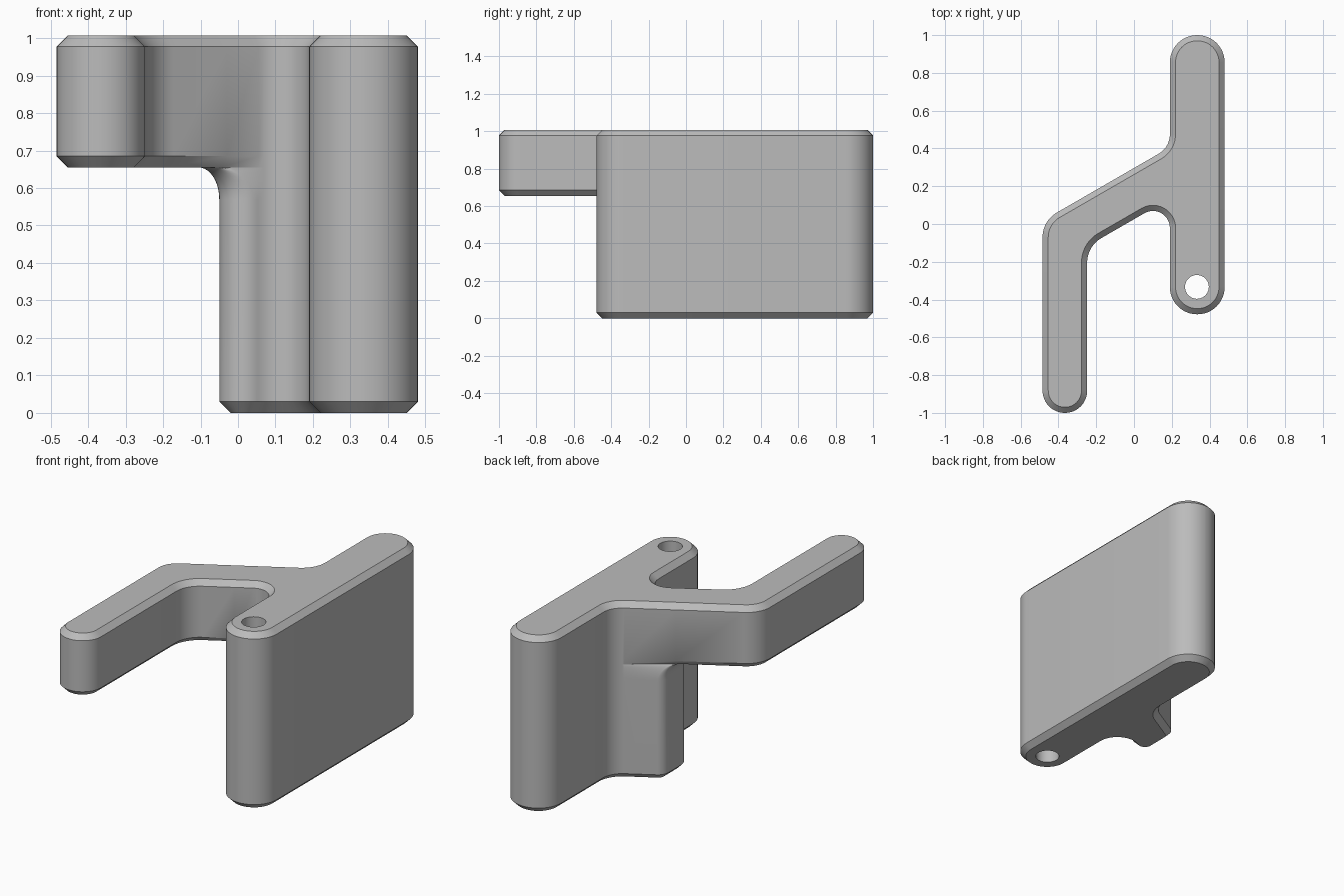
import bpy, bmesh, math
from mathutils import Vector

cube = bpy.data.objects.get("Cube")
if cube:
    bpy.data.objects.remove(cube, do_unlink=True)

TOP, UNDER, CH, FLARE = 1.007, 0.655, 0.03, 0.085
SLOPE = math.tan(math.radians(30))

grey = bpy.data.materials.new("plain grey")
grey.use_nodes = True
colour = (0.5, 0.5, 0.5, 1)
grey.diffuse_color = colour
grey.node_tree.nodes["Principled BSDF"].inputs["Base Color"].default_value = colour


def back_line(x):
    return 0.017 + (x + 0.484) * SLOPE


def front_line(x):
    return -0.118 + (x + 0.248) * SLOPE


def rounded(corners, steps=12):
    """Round each (x, y, radius) corner of a counter-clockwise outline."""
    pts = []
    for i, (x, y, r) in enumerate(corners):
        c = Vector((x, y))
        if r == 0:
            pts.append(c)
            continue
        a = (Vector(corners[i - 1][:2]) - c).normalized()
        b = (Vector(corners[(i + 1) % len(corners)][:2]) - c).normalized()
        half = math.acos(a.dot(b)) / 2
        centre = c + (a + b).normalized() * (r / math.sin(half))
        start = c + a * (r / math.tan(half)) - centre
        end = c + b * (r / math.tan(half)) - centre
        turn = math.atan2(start.x * end.y - start.y * end.x, start.dot(end))
        for k in range(steps + 1):
            s, t = math.sin(turn * k / steps), math.cos(turn * k / steps)
            pts.append(centre + Vector((start.x * t - start.y * s,
                                        start.x * s + start.y * t)))
    return pts


def inset(pts, amount, limit=9):
    """Move points inward, only those left of the limit."""
    out = []
    for i, p in enumerate(pts):
        d1 = (p - pts[i - 1]).normalized()
        d2 = (pts[(i + 1) % len(pts)] - p).normalized()
        n1, n2 = Vector((-d1.y, d1.x)), Vector((-d2.y, d2.x))
        move = (n1 + n2) * (amount / (1 + n1.dot(n2)))
        out.append(p + move if p.x < limit else p.copy())
    return out


bm = bmesh.new()


def loft(layers):
    """Wall through outlines of equal length, given as (points, height)."""
    rings = [[bm.verts.new((p.x, p.y, z)) for p in pts] for pts, z in layers]
    for low, high in zip(rings, rings[1:]):
        for i in range(len(low)):
            j = (i + 1) % len(low)
            bm.faces.new((low[i], low[j], high[j], high[i]))
    return rings[0], rings[-1]


def cap(loops, up):
    """Fill an outline, leaving any further loops open as holes."""
    edges = []
    for ring in loops:
        for i, v in enumerate(ring):
            pair = (ring[i - 1], v)
            edges.append(bm.edges.get(pair) or bm.edges.new(pair))
    made = bmesh.ops.triangle_fill(bm, use_beauty=True, edges=edges,
                                   normal=(0, 0, up))
    for f in made["geom"]:
        if isinstance(f, bmesh.types.BMFace):
            f.normal_update()
            if f.normal.z * up < 0:
                f.normal_flip()


# Outline of the long plate, shared by both halves
plate = [(0.19, -0.478, 0.144), (0.48, -0.478, 0.144),
         (0.48, 1, 0.144), (0.19, 1, 0.144), (0.19, back_line(0.19), 0.12)]
notch = (0.19, front_line(0.19), 0.09)

# Upper half: plate, slanted arm and finger, chamfered below the arm only
upper = rounded(plate + [
    (-0.1, back_line(-0.1), 0), (-0.484, 0.017, 0.15),
    (-0.484, -1, 0.117), (-0.248, -1, 0.117), (-0.248, -0.118, 0.15),
    (-0.03, front_line(-0.03), 0), notch])
arm_ring, top_ring = loft([
    (inset(upper, CH, -0.02), UNDER), (upper, UNDER + CH),
    (upper, TOP - CH), (inset(upper, CH), TOP)])


# Lower half: plate and short stem that flares out under the arm
def stem(end):
    return rounded(plate + [(end, back_line(end), 0.067),
                            (end, front_line(end), 0.067), notch])


layers = [(inset(stem(-0.05), CH), 0), (stem(-0.05), CH)]
for k in range(11):
    a = math.pi / 2 * k / 10
    out = 1 - math.cos(a)
    end = -0.05 - FLARE * out
    layers.append((inset(stem(end), CH * out, end + 0.104),
                   UNDER - FLARE + FLARE * math.sin(a)))
base_ring, _ = loft(layers)

# Round hole through the front of the plate, wall facing inward
circle = [Vector((0.333 + 0.063 * math.cos(t), -0.333 + 0.063 * math.sin(t)))
          for t in (-math.tau * k / 48 for k in range(48))]
hole_low, hole_high = loft([(circle, 0), (circle, TOP)])

# Flat faces: top, base and underside of the arm
cap([top_ring, hole_high], 1)
cap([base_ring, hole_low], -1)
cap([[v for v in arm_ring if v.co.x < 0.02]], -1)
bmesh.ops.remove_doubles(bm, verts=bm.verts[:], dist=0.00001)

mesh = bpy.data.meshes.new("bracket_body")
bm.to_mesh(mesh)
bm.free()
mesh.materials.append(grey)
body = bpy.data.objects.new("bracket_body", mesh)
bpy.context.collection.objects.link(body)
bpy.ops.object.select_all(action='DESELECT')
body.select_set(True)
bpy.context.view_layer.objects.active = body
bpy.ops.object.shade_smooth_by_angle(angle=math.radians(30))
